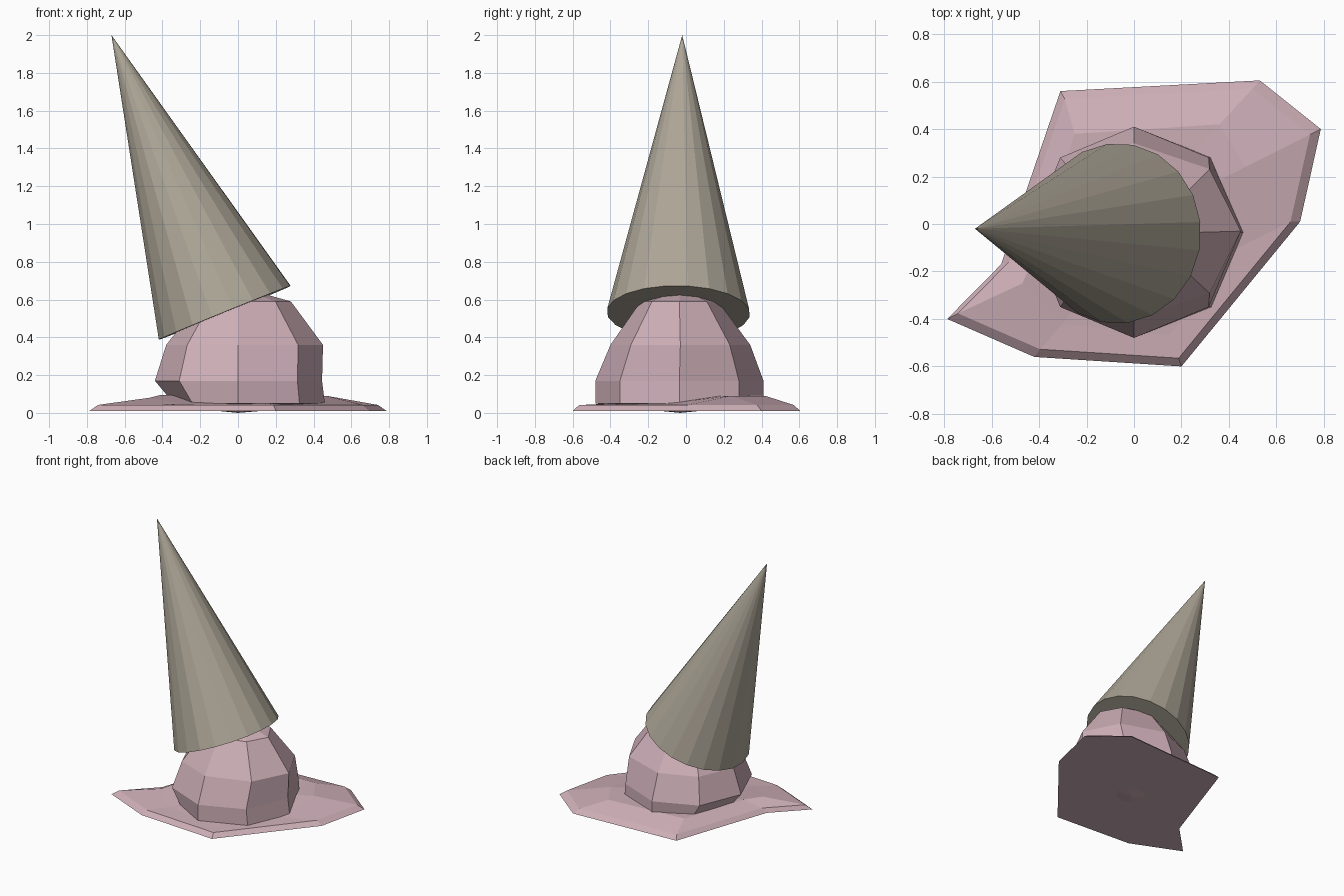
import bpy, bmesh, math
from mathutils import Vector

if "Cube" in bpy.data.objects:
    bpy.data.objects.remove(bpy.data.objects["Cube"])


def material(name, rgb):
    m = bpy.data.materials.new(name)
    m.diffuse_color = (*rgb, 1)
    m.use_nodes = True
    m.node_tree.nodes["Principled BSDF"].inputs["Base Color"].default_value = m.diffuse_color
    return m


def loft(name, rings, mat, start=None, end=None):
    """Skin equal-length rings; close each end with a pole point or a flat cap."""
    bm = bmesh.new()
    loops = [[bm.verts.new(p) for p in r] for r in rings]
    n = len(loops[0])
    for a, b in zip(loops, loops[1:]):
        for i in range(n):
            j = (i + 1) % n
            bm.faces.new((a[i], a[j], b[j], b[i]))
    for loop, pole in ((loops[0], start), (loops[-1], end)):
        if pole is None:
            bm.faces.new(loop)
        else:
            p = bm.verts.new(pole)
            for i in range(n):
                bm.faces.new((loop[i], loop[(i + 1) % n], p))
    bmesh.ops.recalc_face_normals(bm, faces=bm.faces)
    me = bpy.data.meshes.new(name)
    bm.to_mesh(me)
    bm.free()
    me.materials.append(mat)
    ob = bpy.data.objects.new(name, me)
    bpy.context.collection.objects.link(ob)
    return ob


pink = material("pink", (0.62, 0.43, 0.48))
taupe = material("taupe", (0.42, 0.38, 0.31))

# Tall leaning cone hat with a flat underside
centre, apex, radius = Vector((-0.07, -0.04, 0.53)), Vector((-0.67, -0.02, 2.0)), 0.38
axis = (apex - centre).normalized()
v = axis.cross(Vector((1, 0, 0))).normalized()
u = v.cross(axis)
rim = []
for k in range(20):
    a = math.radians(7 + 18 * k)
    rim.append(centre + radius * (math.cos(a) * u + math.sin(a) * v))
loft("cone_hat", [rim], taupe, end=apex)

# Eight-sided rounded body: z, x min, x max, y min, y max
levels = [
    (0.01, -0.10, 0.12, -0.13, 0.07),
    (0.05, -0.34, 0.46, -0.48, 0.41),
    (0.17, -0.44, 0.445, -0.48, 0.41),
    (0.36, -0.38, 0.45, -0.40, 0.34),
    (0.59, -0.20, 0.28, -0.24, 0.17),
]
rings = []
for z, x0, x1, y0, y1 in levels:
    cy = (y0 + y1) / 2
    ring = []
    for k in range(8):
        c, s = math.cos(k * math.pi / 4), math.sin(k * math.pi / 4)
        ring.append((c * x1 if c > 0 else -c * x0, cy + s * (y1 - y0) / 2, z))
    rings.append(ring)
loft("body", rings, pink, start=(0, -0.03, 0), end=(0.03, -0.03, 0.66))

# Spreading base: angular outline, bevelled edge, slope up to the body
outline = [(-0.787, -0.40), (-0.42, -0.56), (0.20, -0.60), (0.70, 0.01),
           (0.787, 0.40), (0.53, 0.605), (-0.31, 0.56), (-0.56, -0.17)]
inner = [(-0.47, -0.25, 0.08), (-0.30, -0.42, 0.05), (0.15, -0.47, 0.045), (0.44, -0.10, 0.05),
         (0.47, 0.24, 0.09), (0.36, 0.42, 0.09), (-0.25, 0.38, 0.095), (-0.41, -0.11, 0.095)]
bottom = [(x, y, 0.01) for x, y in outline]
edge = [(x * 0.942, y * 0.942, 0.042) for x, y in outline]
loft("spread_base", [bottom, edge, inner], pink, end=(0, 0, 0.09))
